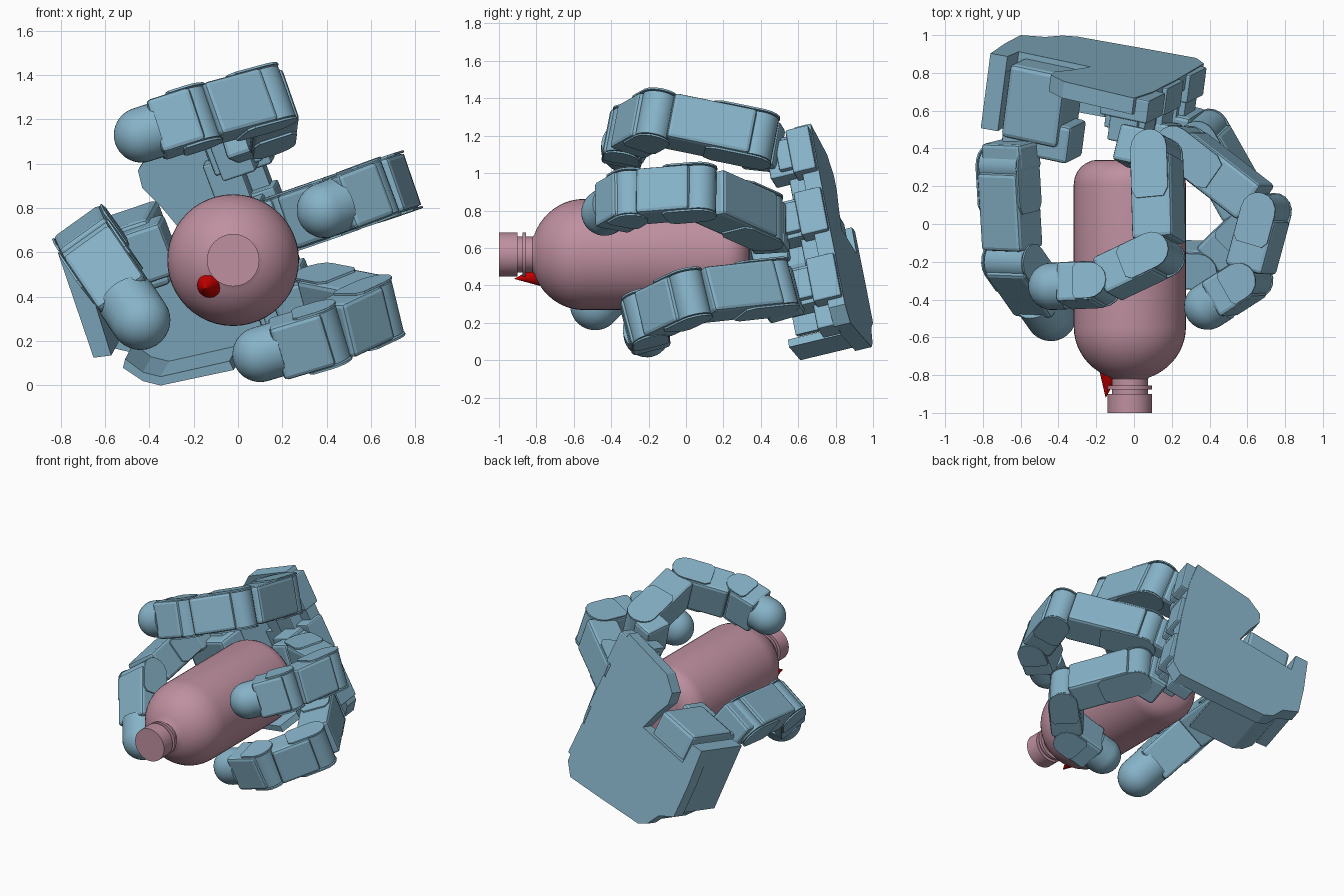
import bpy, bmesh, math
from mathutils import Vector as V, Matrix

if "Cube" in bpy.data.objects:
    bpy.data.objects.remove(bpy.data.objects["Cube"])


def material(name, rgb):
    m = bpy.data.materials.new(name)
    m.diffuse_color = (*rgb, 1)
    m.use_nodes = True
    m.node_tree.nodes["Principled BSDF"].inputs["Base Color"].default_value = m.diffuse_color
    return m


BLUE = material("blue", (0.24, 0.45, 0.58))
PINK = material("pink", (0.52, 0.28, 0.35))
RED = material("red", (0.6, 0.0, 0.0))

# palm frame: front = grasp side, up = along the knuckle row, right = finger side
FRONT = -V((0.13, 1, 0.24)).normalized()
UP = V((-0.38, -0.19, 1))
UP = (UP - FRONT * UP.dot(FRONT)).normalized()
RIGHT = FRONT.cross(-UP).normalized()
if RIGHT.x < 0:
    RIGHT = -RIGHT
PALM = (RIGHT, UP, FRONT)


def finish(bm, name, mat, smooth=False):
    bmesh.ops.recalc_face_normals(bm, faces=bm.faces)
    me = bpy.data.meshes.new(name)
    bm.to_mesh(me)
    bm.free()
    ob = bpy.data.objects.new(name, me)
    me.materials.append(mat)
    bpy.context.collection.objects.link(ob)
    if smooth:
        bpy.ops.object.select_all(action='DESELECT')
        ob.select_set(True)
        bpy.context.view_layer.objects.active = ob
        bpy.ops.object.shade_smooth_by_angle(angle=math.radians(35))
    return ob


def frame(axes, c):
    m = Matrix(axes).transposed().to_4x4()
    m.translation = c
    return m


def box(name, c, axes, size, bevel=0.0):
    bm = bmesh.new()
    bmesh.ops.create_cube(bm, size=1, matrix=Matrix.Diagonal((*size, 1)))
    if bevel:
        bmesh.ops.bevel(bm, geom=bm.edges[:], offset=bevel, segments=2, profile=0.5, affect='EDGES')
    bm.transform(frame(axes, V(c)))
    return finish(bm, name, BLUE)


def prism(name, pts, vec):
    bm = bmesh.new()
    f = bm.faces.new([bm.verts.new(p) for p in pts])
    ext = bmesh.ops.extrude_face_region(bm, geom=[f])['geom']
    bmesh.ops.translate(bm, vec=vec, verts=[e for e in ext if isinstance(e, bmesh.types.BMVert)])
    return finish(bm, name, BLUE)


def lathe(name, prof, axes, c, mat, n=40):
    """prof holds (distance along third axis, radius)"""
    bm = bmesh.new()
    rings = []
    for h, r in prof:
        rings.append([bm.verts.new((r * math.cos(2 * math.pi * i / n), r * math.sin(2 * math.pi * i / n), h))
                      for i in range(n)])
    for a, b in zip(rings, rings[1:]):
        for i in range(n):
            bm.faces.new((a[i], a[(i + 1) % n], b[(i + 1) % n], b[i]))
    bm.faces.new(rings[0])
    bm.faces.new(rings[-1])
    bm.transform(frame(axes, V(c)))
    return finish(bm, name, mat, True)


def link(name, a, b, side, width, thick, start, end):
    """motor body from a to b with a round-ended bracket at the a joint"""
    d = (b - a).normalized()
    s = (side - d * side.dot(d)).normalized()
    t = d.cross(s)
    L = (b - a).length
    lo, hi = start, L - end
    box(name + "_body", a + d * (lo + hi) / 2, (t, s, d), (thick, width, hi - lo), 0.02)
    # bracket cheeks around the joint
    h, r = width / 2, thick * 0.45
    out = [(r * math.cos(k), r * math.sin(k)) for k in [math.pi + math.pi * i / 8 for i in range(9)]]
    out += [(r, L * 0.4), (r * 0.75, L * 0.48), (-r * 0.75, L * 0.48), (-r, L * 0.4)]
    for sg in (-1, 1):
        o = a + s * sg * h
        prism(name + "_cheek", [o + t * u + d * v for u, v in out], s * sg * 0.01)
    lathe(name + "_hinge", [(-h * 0.95, r * 0.95), (h * 0.95, r * 0.95)], (t, d, s) if t.cross(d).dot(s) > 0
          else (d, t, s), a, BLUE, 24)


def fingertip(name, a, tip, side, width, thick, r):
    d = (tip - a).normalized()
    L = (tip - a).length
    s = (side - d * side.dot(d)).normalized()
    cap = [(-L * 0.32, r)] + [(r * math.sin(k), max(r * math.cos(k), 0.002))
                              for k in [math.pi / 2 * i / 10 for i in range(11)]]
    lathe(name + "_pad", cap, (d.cross(s), s, d) if d.cross(s).cross(s).dot(d) > 0 else (s, d.cross(s), d),
          tip, BLUE, 32)
    link(name, a, a + d * L * 0.75, side, width, thick, -0.02, 0.0)


# three fingers, each listed as knuckle, middle, end joint and tip
fingers = {
    "upper_finger": [(0.12, 0.38, 1.185), (0.135, -0.16, 1.295), (-0.2, -0.32, 1.205), (-0.435, -0.33, 1.13)],
    "middle_finger": [(0.25, 0.42, 0.745), (0.70, 0.07, 0.90), (0.60, -0.30, 0.87), (0.39, -0.435, 0.79)],
    "lower_finger": [(0.37, 0.48, 0.39), (0.63, 0.02, 0.34), (0.385, -0.22, 0.225), (0.10, -0.21, 0.14)],
}
for name, pts in fingers.items():
    p = [V(q) for q in pts]
    side = (p[1] - p[0]).cross(p[3] - p[1]).normalized()
    link(name + "_lower", p[0], p[1], side, 0.255, 0.225, 0.03, 0.07)
    link(name + "_upper", p[1], p[2], side, 0.255, 0.215, 0.03, 0.06)
    fingertip(name + "_end", p[2], p[3], side, 0.255, 0.215, 0.125)
    # knuckle motor and stepped mount down to the palm plate
    s = side if side.dot(UP) > 0 else -side
    s2 = (s - RIGHT * s.dot(RIGHT)).normalized()
    k = p[0] - RIGHT * 0.12
    box(name + "_knuckle", k, (RIGHT, s2, RIGHT.cross(s2)), (0.15, 0.25, 0.2), 0.02)
    base = k - RIGHT * 0.08 - UP * (0.09 if name == "upper_finger" else -0.02)
    depth = FRONT.dot(base - V((0, 0.985, 0)))
    for w, u, frac in [(0.16, 0.22, 0.95), (0.23, 0.17, 0.75), (0.27, 0.25, 0.5)]:
        h = max(depth * frac - 0.02, 0.1)
        box(name + "_mount", base - FRONT * (depth - h / 2 - 0.02), PALM, (w, u, h), 0.01)


def back(x, z):
    return V((x, 0.97 - 0.13 * x - 0.24 * z, z))


# palm plate, an L-shaped outline read in front view
outline = [(0.0, 1.265), (0.1, 1.07), (0.22, 0.75), (0.32, 0.45), (0.37, 0.3), (0.33, 0.2), (0.05, 0.14),
           (-0.3, 0.07), (-0.38, 0.09), (-0.47, 0.17), (-0.6, 0.2), (-0.68, 0.42), (-0.76, 0.69),
           (-0.67, 0.71), (-0.61, 0.57), (-0.23, 0.7), (-0.33, 0.82), (-0.42, 0.91), (-0.44, 0.99), (-0.37, 1.1)]
prism("palm_plate", [back(*q) for q in outline], FRONT * 0.09)
# end wall and lower flange of the thumb housing
prism("palm_end_wall", [back(*q) for q in [(-0.6, 0.22), (-0.76, 0.69), (-0.67, 0.71), (-0.52, 0.23)]], FRONT * 0.41)
prism("palm_lower_flange", [back(*q) for q in [(-0.47, 0.17), (-0.38, 0.11), (-0.3, 0.09), (0.03, 0.16),
                                               (0.01, 0.2), (-0.3, 0.13), (-0.38, 0.15), (-0.46, 0.21)]], FRONT * 0.39)
box("palm_core", back(0.1, 0.62) + FRONT * 0.13, PALM, (0.16, 0.95, 0.1), 0.01)

# thumb
T = [V(q) for q in [(-0.67, 0.31, 0.66), (-0.64, -0.2, 0.59), (-0.44, -0.485, 0.295)]]
side = (T[1] - T[0]).cross(T[2] - T[1]).normalized()
link("thumb_lower", T[0], T[1], side, 0.255, 0.22, 0.03, 0.07)
fingertip("thumb_end", T[1], T[2], side, 0.255, 0.22, 0.135)
box("thumb_motor", (-0.48, 0.65, 0.6), PALM, (0.32, 0.32, 0.4), 0.025)
box("thumb_bracket", (-0.48, 0.47, 0.58), PALM, (0.38, 0.25, 0.2), 0.02)
box("thumb_knuckle", (-0.65, 0.36, 0.66), ((T[0] - T[1]).normalized().cross(side), side, (T[0] - T[1]).normalized()),
    (0.2, 0.25, 0.15), 0.02)

# bottle, turned around the y axis
Y_AXES = (V((1, 0, 0)), V((0, 0, -1)), V((0, 1, 0)))
prof = [(-1, 0.118), (-0.9, 0.118), (-0.9, 0.095), (-0.875, 0.095), (-0.875, 0.118), (-0.855, 0.118),
        (-0.855, 0.095), (-0.82, 0.095)]
for i in range(11):
    k = math.radians(20 + 7 * i)
    prof.append((-0.545 - 0.285 * math.cos(k), 0.297 * math.sin(k)))
prof += [(0.21, 0.297)]
prof += [(0.21 + 0.13 * math.sin(math.radians(a)), 0.167 + 0.13 * math.cos(math.radians(a))) for a in range(15, 91, 15)]
lathe("bottle", prof, Y_AXES, (-0.022, 0, 0.565), PINK, 48)

# red pointer cone on the bottle shoulder
d = V((-0.02, -0.14, -0.015)).normalized()
s = d.cross(V((0, 0, 1))).normalized()
lathe("pointer_cone", [(0, 0.055), (0.14, 0.001)], (s, d.cross(s), d), (-0.13, -0.78, 0.45), RED, 24)
